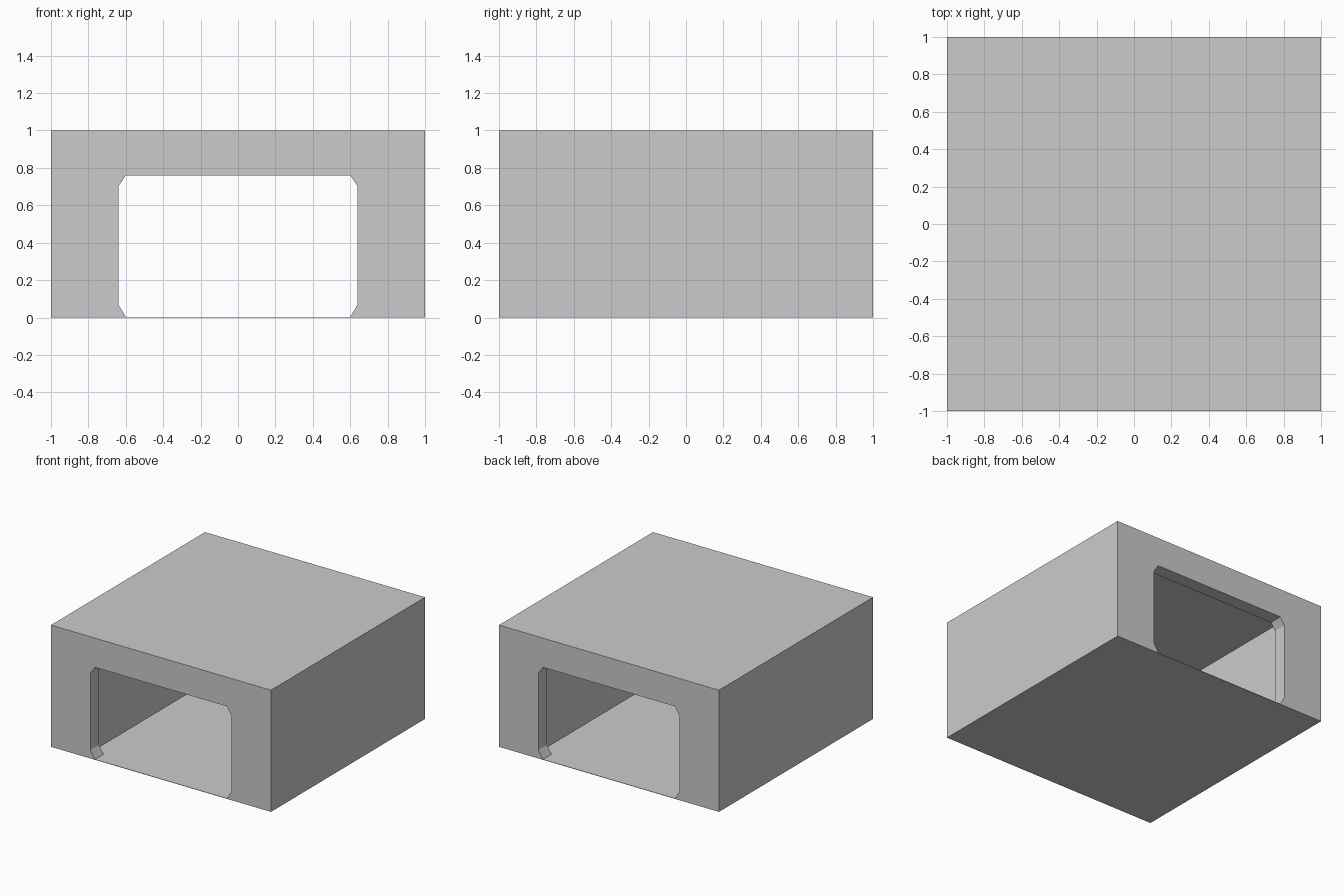
import bpy
import bmesh

cube = bpy.data.objects.get("Cube")
if cube:
    bpy.data.objects.remove(cube, do_unlink=True)

FLOOR = 0.003  # thin floor sheet

# Single grey material
grey = bpy.data.materials.new("plain_grey")
grey.use_nodes = True
colour = (0.6, 0.6, 0.6, 1)
grey.diffuse_color = colour
grey.node_tree.nodes["Principled BSDF"].inputs["Base Color"].default_value = colour


def prism(name, profile, depth):
    """Extrude an x-z profile along y, centred on y = 0."""
    bm = bmesh.new()
    face = bm.faces.new([bm.verts.new((x, -depth, z)) for x, z in profile])
    extruded = bmesh.ops.extrude_face_region(bm, geom=[face])["geom"]
    verts = [v for v in extruded if isinstance(v, bmesh.types.BMVert)]
    bmesh.ops.translate(bm, verts=verts, vec=(0, 2 * depth, 0))
    bmesh.ops.recalc_face_normals(bm, faces=bm.faces)
    mesh = bpy.data.meshes.new(name)
    bm.to_mesh(mesh)
    bm.free()
    mesh.materials.append(grey)
    obj = bpy.data.objects.new(name, mesh)
    bpy.context.collection.objects.link(obj)
    return obj


def mirrored(half):
    """Complete a right-hand half profile across x = 0."""
    return half + [(-x, z) for x, z in reversed(half)]


# Outer block
block = prism("tunnel_block", mirrored([(1, 0), (1, 1)]), 1)

# Bevelled doorway running through, and the wider chamber between the end rims
doorway = prism("doorway_cutter", mirrored(
    [(0.6, FLOOR), (0.64, 0.07), (0.64, 0.7), (0.6, 0.76)]), 1.1)
chamber = prism("chamber_cutter", mirrored([(0.7, FLOOR), (0.7, 0.8)]), 0.89)

bpy.context.view_layer.objects.active = block
for cutter in (doorway, chamber):
    cutter.hide_render = True
    cut = block.modifiers.new(cutter.name, "BOOLEAN")
    cut.operation = "DIFFERENCE"
    cut.solver = "EXACT"
    cut.object = cutter
    bpy.ops.object.modifier_apply(modifier=cut.name)
    bpy.data.objects.remove(cutter, do_unlink=True)
